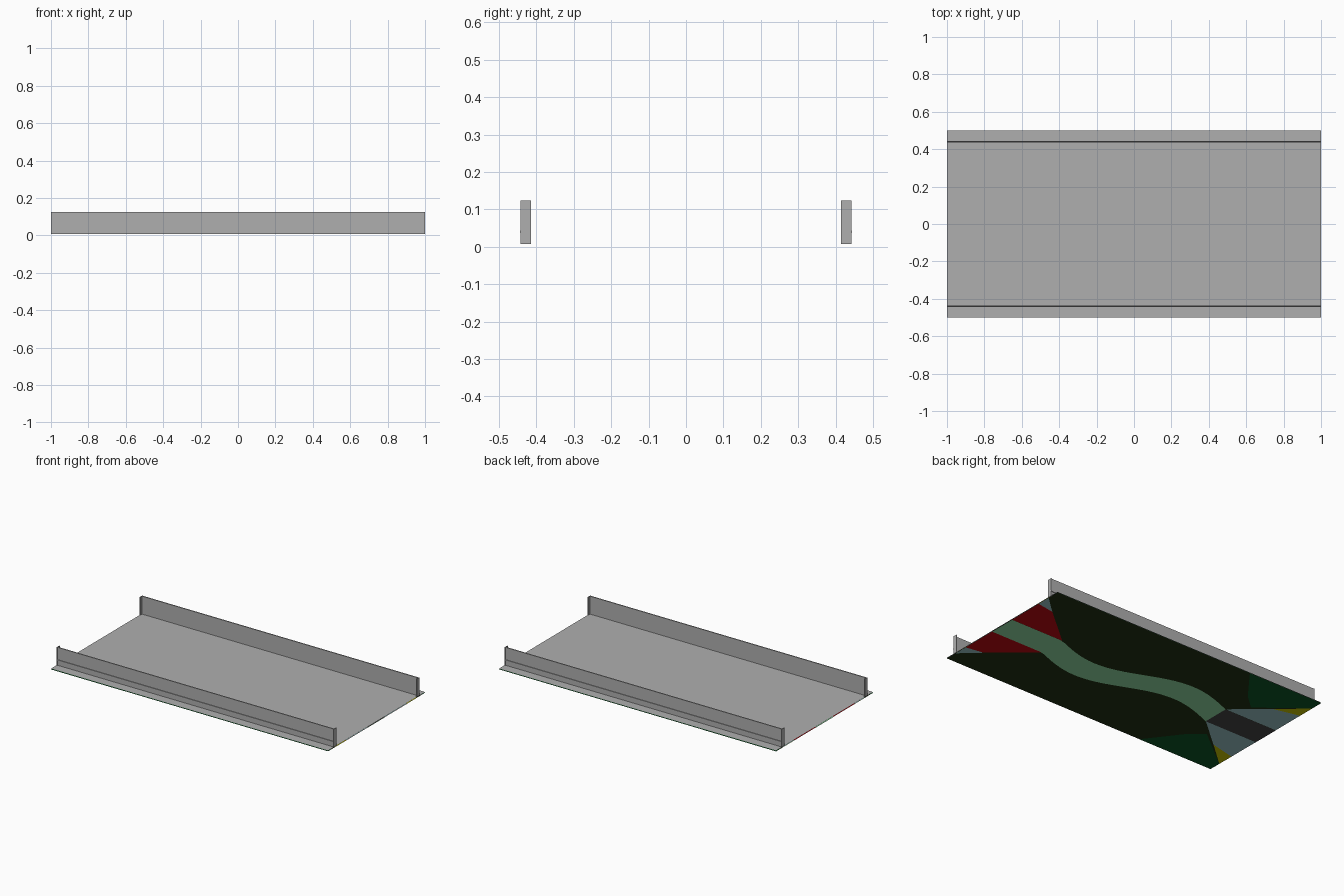
import bpy, math

if "Cube" in bpy.data.objects:
    bpy.data.objects.remove(bpy.data.objects["Cube"])

TOP = 0.007          # height of the grey floor sheet
COLORS = {
    "grey": (0.43, 0.43, 0.43),
    "dark_olive": (0.014, 0.031, 0.006), "green": (0.003, 0.089, 0.018),
    "red": (0.51, 0.002, 0.005), "yellow": (0.60, 0.58, 0.0),
    "pale_green": (0.29, 0.72, 0.38), "blue_grey": (0.33, 0.57, 0.58),
    "black": (0.06, 0.06, 0.06),
}
MATS = {}
for key, rgb in COLORS.items():
    MATS[key] = bpy.data.materials.new(key)
    MATS[key].diffuse_color = (*rgb, 1)


def make(name, verts, faces, color):
    me = bpy.data.meshes.new(name)
    me.from_pydata(verts, [], faces)
    me.materials.append(MATS[color])
    ob = bpy.data.objects.new(name, me)
    bpy.context.collection.objects.link(ob)
    return ob


def box(name, x0, x1, y0, y1, z0, z1):
    y0, y1 = sorted((y0, y1))
    v = [(x, y, z) for z in (z0, z1) for x, y in ((x0, y0), (x1, y0), (x1, y1), (x0, y1))]
    f = [(3, 2, 1, 0), (4, 5, 6, 7)] + [(i, (i + 1) % 4, (i + 1) % 4 + 4, i + 4) for i in range(4)]
    return make(name, v, f, "grey")


def patch(name, pts, z, color, up=False):
    """Flat patch facing down (or up); pts given in any winding."""
    area = sum(a[0] * b[1] - b[0] * a[1] for a, b in zip(pts, pts[1:] + pts[:1]))
    if (area > 0) != up:
        pts = pts[::-1]
    return make(name, [(x, y, z) for x, y in pts], [tuple(range(len(pts)))], color)


def rect(x0, x1, y0, y1):
    return [(x0, y0), (x1, y0), (x1, y1), (x0, y1)]


# Grey floor sheet
patch("floor", rect(-1, 1, -.5, .5), TOP, "grey", up=True)

# Thin side walls with end posts and a narrow rib along the outside
for side, s in (("front", -1), ("back", 1)):
    box(side + "_wall", -1, 1, s * 0.433, s * 0.440, TOP, 0.124)
    box(side + "_wall_rib", -1, 1, s * 0.440, s * 0.444, 0.037, 0.044)
    for end, x in (("left", -1), ("right", .996)):
        box(f"{side}_{end}_post", x, x + .004, s * 0.415, s * 0.443, TOP, 0.124)

# Underside ground
patch("ground", rect(-1, 1, -.5, .5), 0.002, "dark_olive")

# Underside zones, mirrored about the long axis
zones = [
    ("corner_field", "green", 0.0014, [(-.46, .5), (-.62, .29), (-.72, .2), (-1, .42), (-1, .5)]),
    ("end_zone_red", "red", 0.001, [(1, .09), (1, .33), (.88, .31), (.62, .09)]),
    ("end_zone_pale", "blue_grey", 0.001, [(1, .33), (1, .42), (.88, .31)]),
    ("end_zone_grey", "blue_grey", 0.001, [(-1, .09), (-1, .31), (-.83, .27), (-.62, .09)]),
    ("end_zone_yellow", "yellow", 0.001, [(-1, .31), (-1, .42), (-.83, .27)]),
]
for name, color, z, pts in zones:
    for side, s in (("front", -1), ("back", 1)):
        patch(f"{name}_{side}", [(x, s * y) for x, y in pts], z, color)

# Winding path and the dark straight it runs into
N = 40
verts = []
for i in range(N + 1):
    x = 1 - 1.62 * i / N
    c = -0.08 * math.sin(math.pi * x / 0.62) if abs(x) < 0.62 else 0
    verts += [(x, c - 0.09, 0), (x, c + 0.09, 0)]
make("winding_path", verts, [(2 * i, 2 * i + 2, 2 * i + 3, 2 * i + 1)[::-1] for i in range(N)], "pale_green")
patch("dark_straight", rect(-1, -.62, -.09, .09), 0, "black")

# Coloured strips peeking out just under the floor's edges
for side, s in (("front", -1), ("back", 1)):
    patch(side + "_edge_strip", rect(-1, 1, s * .47, s * .5), 0.003, "green", up=True)
for end, s, inner, middle, outer in (("right", 1, "blue_grey", "black", "yellow"),
                                     ("left", -1, "red", "pale_green", "blue_grey")):
    patch(end + "_edge_middle", rect(s * .97, s, -.09, .09), 0.003, middle, up=True)
    for side, t in (("front", -1), ("back", 1)):
        patch(f"{end}_edge_inner_{side}", rect(s * .97, s, t * .09, t * .31), 0.003, inner, up=True)
        patch(f"{end}_edge_outer_{side}", rect(s * .97, s, t * .31, t * .42), 0.003, outer, up=True)

for m in bpy.data.materials:
    if m.users and not m.is_grease_pencil:
        m.use_nodes = True
        m.node_tree.nodes["Principled BSDF"].inputs["Base Color"].default_value = m.diffuse_color
